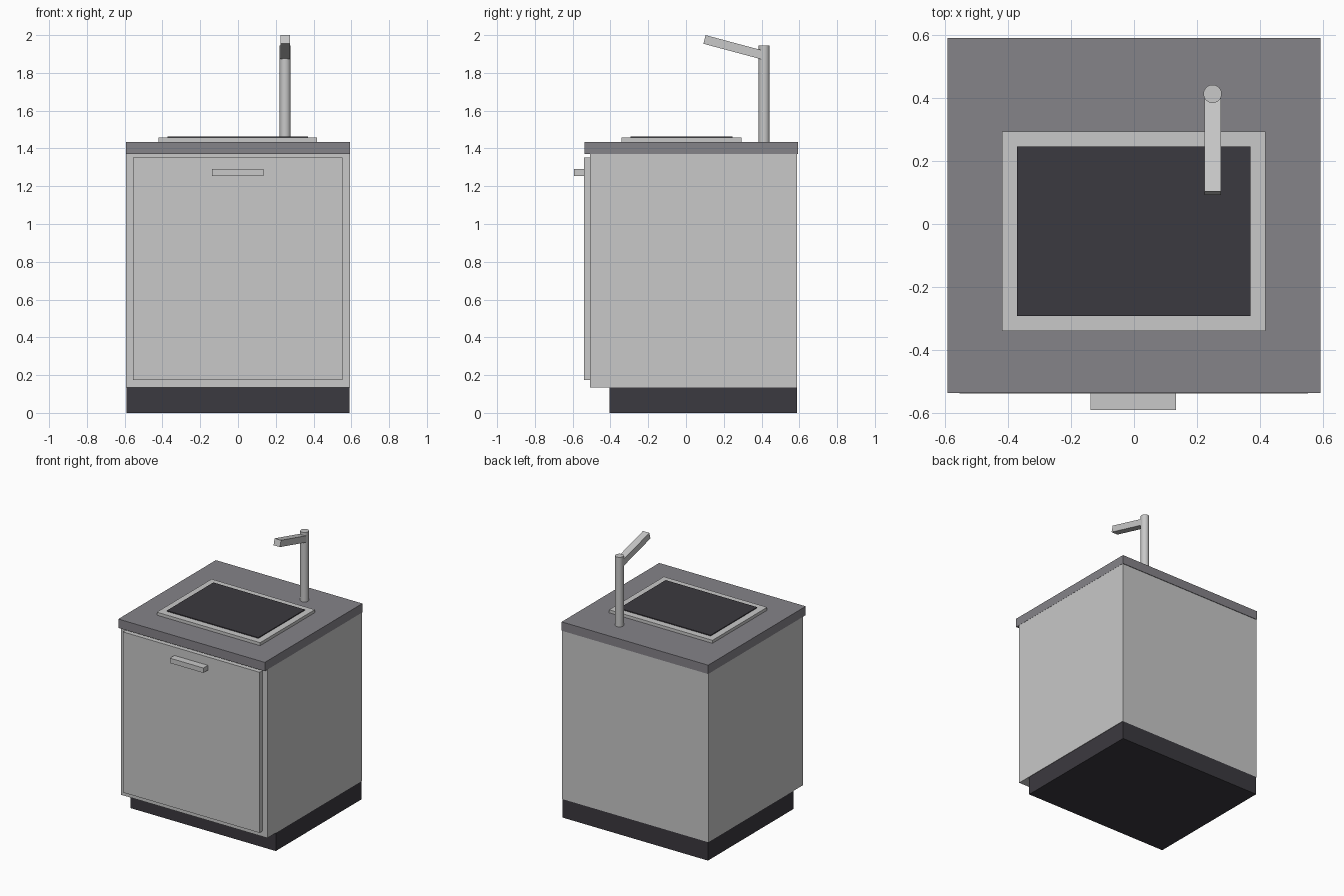
import bpy, math
from mathutils import Vector

if "Cube" in bpy.data.objects:
    bpy.data.objects.remove(bpy.data.objects["Cube"])


def material(name, rgb):
    m = bpy.data.materials.new(name)
    m.diffuse_color = (*rgb, 1)
    m.use_nodes = True
    m.node_tree.nodes["Principled BSDF"].inputs["Base Color"].default_value = m.diffuse_color
    return m


steel = material("light_steel", (0.58, 0.58, 0.58))
stone = material("grey_stone", (0.235, 0.228, 0.25))
dark = material("dark_charcoal", (0.044, 0.041, 0.05))


def box(name, x, y, z, mat):
    """Axis-aligned box from (min, max) ranges."""
    bpy.ops.mesh.primitive_cube_add(size=1)
    ob = bpy.context.object
    ob.name = name
    ob.location = [(a + b) / 2 for a, b in (x, y, z)]
    ob.scale = [b - a for a, b in (x, y, z)]
    ob.data.materials.append(mat)
    return ob


# Cabinet
box("plinth", (-0.59, 0.59), (-0.405, 0.588), (0, 0.135), dark)
box("cabinet_body", (-0.593, 0.593), (-0.507, 0.588), (0.135, 1.37), steel)
box("door", (-0.555, 0.553), (-0.54, -0.507), (0.175, 1.352), steel)
box("door_handle", (-0.138, 0.134), (-0.592, -0.54), (1.255, 1.291), steel)
box("countertop", (-0.594, 0.594), (-0.538, 0.592), (1.37, 1.435), stone)

# Sink
box("sink_rim", (-0.42, 0.418), (-0.341, 0.294), (1.435, 1.457), steel)
box("sink_basin", (-0.372, 0.37), (-0.293, 0.246), (1.455, 1.463), dark)

# Tap
bpy.ops.mesh.primitive_cylinder_add(vertices=32, radius=0.029, depth=0.51,
                                    location=(0.25, 0.414, 1.69))
post = bpy.context.object
post.name = "tap_post"
post.data.materials.append(steel)
bpy.ops.object.shade_smooth_by_angle()

# Spout rises towards the front, its back end buried in the post
tip = Vector((0.25, 0.098, 1.977))
tilt = math.radians(-15)
length, thick = 0.325, 0.047
spout = box("tap_spout", (-0.026, 0.026), (0, length), (-thick / 2, thick / 2), steel)
spout.rotation_euler.x = tilt
spout.location = tip + Vector((0, math.cos(tilt), math.sin(tilt))) * (length / 2)
